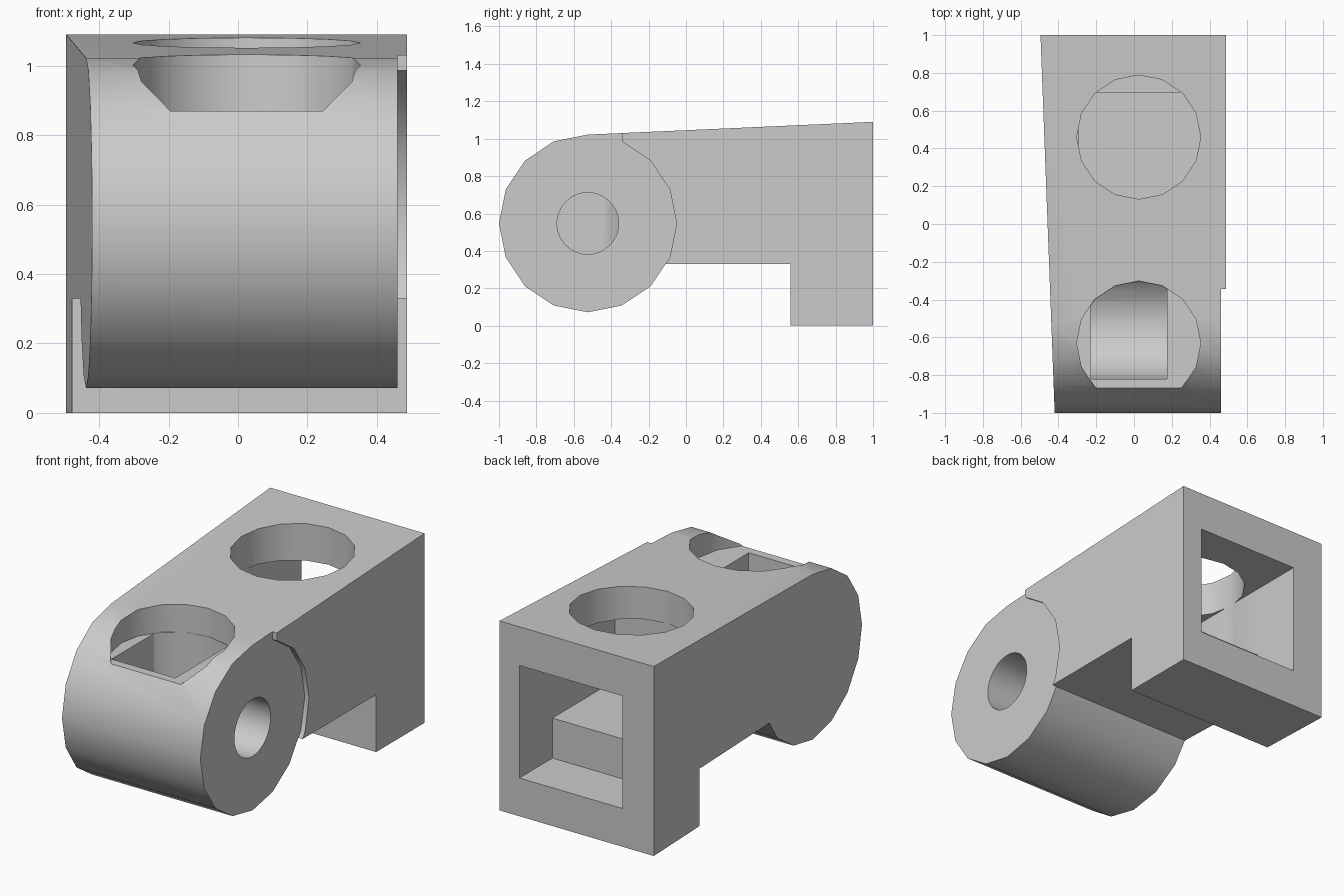
import bpy, bmesh, math
from mathutils import Matrix

old = bpy.data.objects.get("Cube")
if old:
    bpy.data.objects.remove(old, do_unlink=True)

grey = bpy.data.materials.new("light grey")
grey.use_nodes = True
grey.diffuse_color = (0.6, 0.6, 0.6, 1)
grey.node_tree.nodes["Principled BSDF"].inputs["Base Color"].default_value = (0.6, 0.6, 0.6, 1)


def add(name, bm):
    bmesh.ops.recalc_face_normals(bm, faces=bm.faces)
    mesh = bpy.data.meshes.new(name)
    bm.to_mesh(mesh)
    bm.free()
    mesh.materials.append(grey)
    obj = bpy.data.objects.new(name, mesh)
    bpy.context.collection.objects.link(obj)
    return obj


def prism(name, points, low, high, axis="X"):
    """Extrude a (y, z) outline along X, or an (x, y) outline along Z."""
    bm = bmesh.new()
    place = (lambda a, b: (low, a, b)) if axis == "X" else (lambda a, b: (a, b, low))
    face = bm.faces.new([bm.verts.new(place(a, b)) for a, b in points])
    out = bmesh.ops.extrude_face_region(bm, geom=[face])
    step = (high - low, 0, 0) if axis == "X" else (0, 0, high - low)
    bmesh.ops.translate(bm, vec=step, verts=[v for v in out["geom"] if isinstance(v, bmesh.types.BMVert)])
    return add(name, bm)


def ring(a, b, radius, sides, start=0.0, sweep=math.tau):
    return [(a + radius * math.cos(start + sweep * i / sides),
             b + radius * math.sin(start + sweep * i / sides)) for i in range(sides)]


def box(name, x, y, z):
    return prism(name, [(y[0], z[0]), (y[1], z[0]), (y[1], z[1]), (y[0], z[1])], *x)


def combine(target, tool, operation):
    """Apply a boolean and remove the tool."""
    mod = target.modifiers.new(operation, "BOOLEAN")
    mod.operation, mod.object, mod.solver = operation, tool, "EXACT"
    graph = bpy.context.evaluated_depsgraph_get()
    mesh = bpy.data.meshes.new_from_object(target.evaluated_get(graph))
    target.modifiers.clear()
    target.data = mesh
    bpy.data.objects.remove(tool, do_unlink=True)


hub_y, hub_z, hub_r = -0.525, 0.547, 0.475
hub_ring = ring(hub_y, hub_z, hub_r, 16)

# Sloped arm with a foot at the back
body = prism("hinge_arm", [(1, 0), (1, 1.09), (hub_y, 1.022), (hub_y, 0.33), (0.56, 0.33), (0.56, 0)], -0.55, 0.487)

# Clear the arm's left side around the hub, then join the hub
combine(body, prism("side_relief", hub_ring, 0.46, 0.6), "DIFFERENCE")
combine(body, box("front_relief", (0.46, 0.6), (-1.2, -0.343), (-0.1, 1.3)), "DIFFERENCE")
combine(body, prism("hub", hub_ring, -0.55, 0.46), "UNION")

# Tapered right side
combine(body, prism("taper", [(-0.42, -1), (-0.4162, -1.1), (-1, -1.1), (-1, 1.1), (-0.4988, 1.1)],
                    -0.2, 1.4, "Z"), "DIFFERENCE")

# Two round holes in the top
for y in (-0.63, 0.46):
    combine(body, prism("top_hole", ring(0.025, y, 0.328, 16), 0.87 if y < 0 else 0.6, 1.4, "Z"), "DIFFERENCE")

# Round-bottomed pocket inside the hub
slot = ring(hub_y, hub_z, 0.295, 16, math.pi, math.pi) + [(-0.23, hub_z), (-0.23, 0.95), (-0.82, 0.95)]
pocket = prism("pocket", slot, -0.23, 0.175)
combine(pocket, prism("pocket_limit", ring(0.025, -0.63, 0.326, 16), 0.1, 1.2, "Z"), "INTERSECT")
combine(body, pocket, "DIFFERENCE")

# Pin hole from the left side into the pocket
combine(body, prism("pin_hole", ring(hub_y, hub_z, 0.165, 32), 0.0, 0.7), "DIFFERENCE")

# Stepped square tunnel from the back
for y, z in ((0.13, 0.45), (0.7, 0.22)):
    combine(body, box("tunnel", (-0.295, 0.36), (y, 1.2), (z, 0.867)), "DIFFERENCE")

# Smooth the round walls and keep the edges sharp
bpy.ops.object.select_all(action="DESELECT")
body.select_set(True)
bpy.context.view_layer.objects.active = body
bpy.ops.object.shade_smooth_by_angle(angle=math.radians(30))
